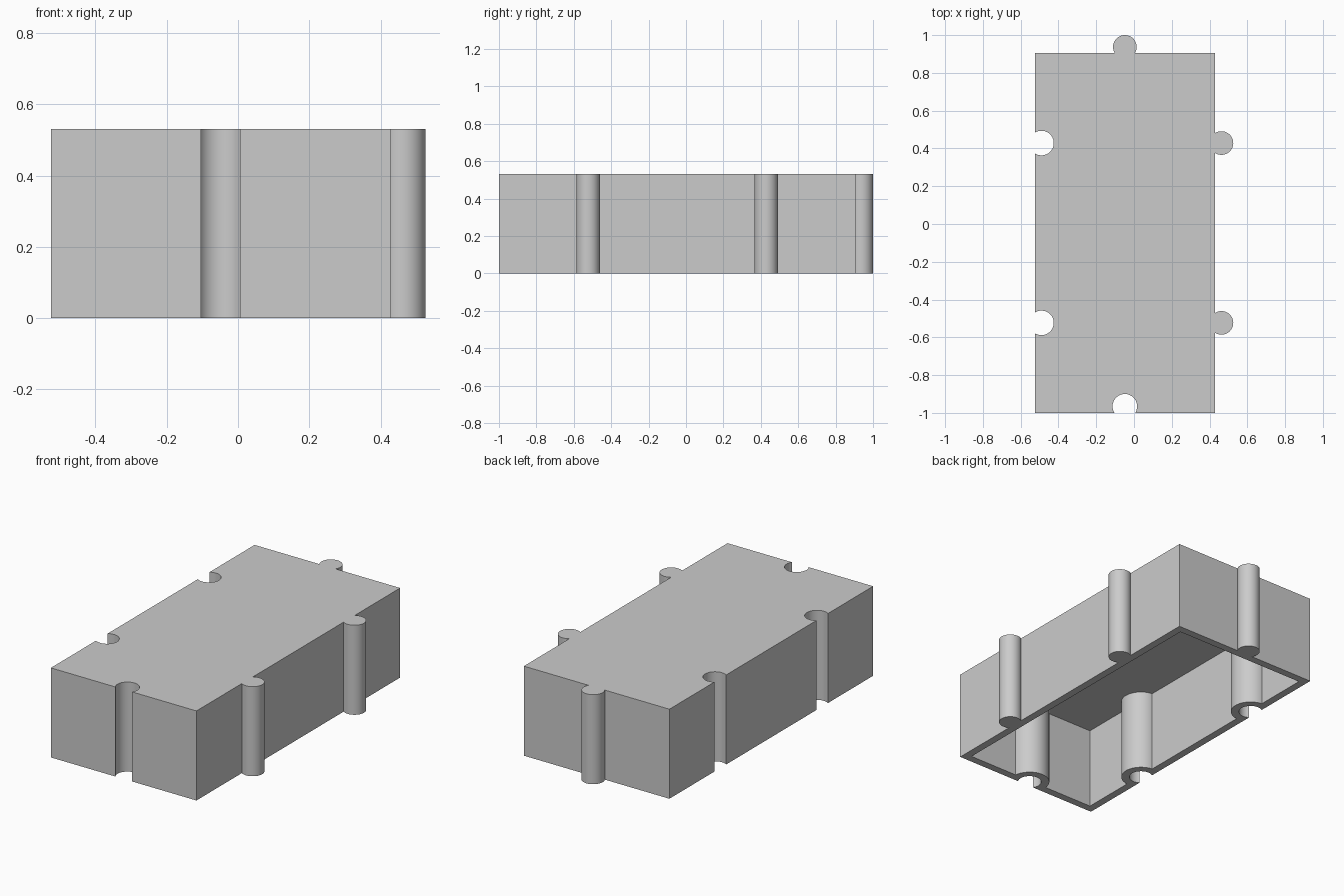
import bpy

old = bpy.data.objects.get("Cube")
if old:
    bpy.data.objects.remove(old, do_unlink=True)

# Overall sizes of the hollow block
X0, X1 = -0.525, 0.428
Y0, Y1 = -1.0, 0.905
HEIGHT = 0.53
WALL = 0.045
TAB_R, SLOT_R = 0.0625, 0.065
MID_X, MID_Y = (X0 + X1) / 2, (Y0 + Y1) / 2
SIDE_Y = (MID_Y - 0.476, MID_Y + 0.476)

grey = bpy.data.materials.new("light_grey")
grey.use_nodes = True
grey.diffuse_color = (0.6, 0.6, 0.6, 1)
grey.node_tree.nodes["Principled BSDF"].inputs["Base Color"].default_value = (0.6, 0.6, 0.6, 1)


def box(name, x0, x1, y0, y1, z0, z1):
    bpy.ops.mesh.primitive_cube_add(size=1, location=((x0 + x1) / 2, (y0 + y1) / 2, (z0 + z1) / 2))
    ob = bpy.context.object
    ob.name = name
    ob.scale = (x1 - x0, y1 - y0, z1 - z0)
    bpy.ops.object.transform_apply(location=True, rotation=False, scale=True)
    ob.data.materials.append(grey)
    return ob


def post(name, xy, radius, z0, z1):
    bpy.ops.mesh.primitive_cylinder_add(vertices=64, radius=radius, depth=z1 - z0,
                                        location=(*xy, (z0 + z1) / 2))
    ob = bpy.context.object
    ob.name = name
    bpy.ops.object.transform_apply(location=True, rotation=False, scale=True)
    ob.data.materials.append(grey)
    return ob


def combine(target, tool, operation):
    """Apply a boolean and discard the tool."""
    tool.hide_render = True
    mod = target.modifiers.new(operation.lower(), 'BOOLEAN')
    mod.operation = operation
    mod.solver = 'EXACT'
    mod.object = tool
    bpy.context.view_layer.objects.active = target
    bpy.ops.object.modifier_apply(modifier=mod.name)
    bpy.data.objects.remove(tool, do_unlink=True)


# Slots on the left edge and front; tabs on the opposite edges
slots = [(X0 + 0.035, y) for y in SIDE_Y] + [(MID_X, Y0 + 0.035)]
tabs = [(X1 + 0.035, y) for y in SIDE_Y] + [(MID_X, Y1 + 0.0325)]

# Cavity, leaving a curved wall around every slot
cavity = box("cavity_cutter", X0 + WALL, X1 - WALL, Y0 + WALL, Y1 - WALL, -0.1, HEIGHT - WALL)
for xy in slots:
    combine(cavity, post("slot_wall", xy, SLOT_R + WALL, -0.2, HEIGHT + 0.1), 'DIFFERENCE')

# Block shell, open underneath
block = box("block", X0, X1, Y0, Y1, 0, HEIGHT)
combine(block, cavity, 'DIFFERENCE')
for xy in slots:
    combine(block, post("slot_cutter", xy, SLOT_R, -0.1, HEIGHT + 0.1), 'DIFFERENCE')

# Solid round tabs
for xy in tabs:
    combine(block, post("tab", xy, TAB_R, 0, HEIGHT), 'UNION')

bpy.ops.object.select_all(action='DESELECT')
block.select_set(True)
bpy.context.view_layer.objects.active = block
bpy.ops.object.shade_smooth_by_angle()
